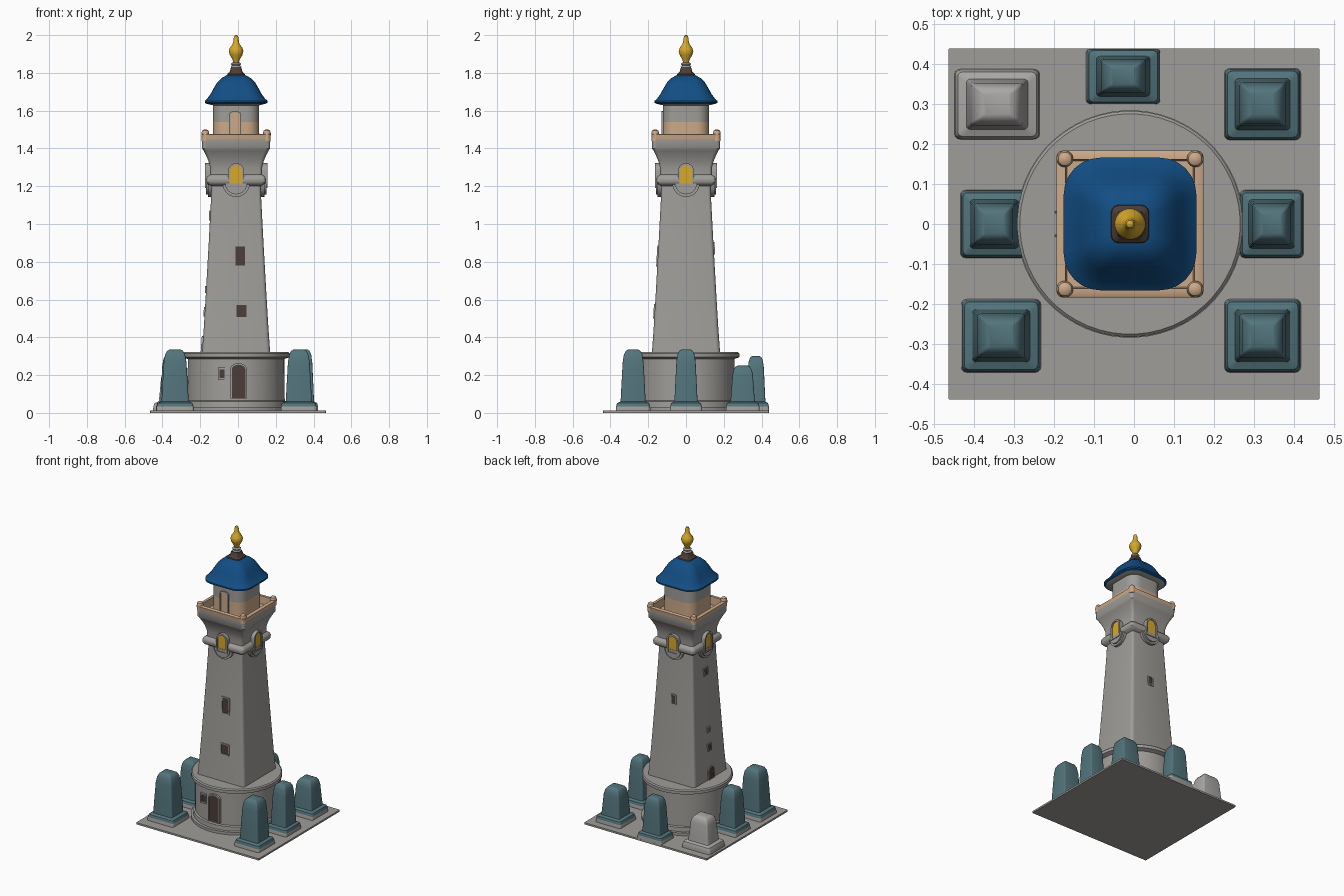
import bpy, bmesh
from math import pi, cos, sin, atan2, radians
from mathutils import Matrix, Vector

cube = bpy.data.objects.get("Cube")
if cube:
    bpy.data.objects.remove(cube)

AXIS = Vector((-0.01, 0, 0))
made = []


def material(name, r, g, b):
    m = bpy.data.materials.new(name)
    m.use_nodes = True
    m.diffuse_color = (r, g, b, 1)
    bsdf = next(n for n in m.node_tree.nodes if n.type == 'BSDF_PRINCIPLED')
    bsdf.inputs["Base Color"].default_value = (r, g, b, 1)
    bsdf.inputs["Roughness"].default_value = 0.8
    return m


stone = material("grey stone", .35, .34, .32)
pale = material("pale stone", .40, .39, .38)
teal = material("teal", .085, .175, .2)
blue = material("roof blue", .006, .075, .23)
tan = material("tan stone", .6, .40, .25)
gold = material("gold", .68, .40, .025)
brown = material("dark brown", .07, .047, .038)


def finish(bm, name, mats, rule=None):
    bmesh.ops.recalc_face_normals(bm, faces=bm.faces)
    if rule:
        for f in bm.faces:
            f.material_index = rule(f.calc_center_median())
    me = bpy.data.meshes.new(name)
    bm.to_mesh(me)
    bm.free()
    for m in mats:
        me.materials.append(m)
    ob = bpy.data.objects.new(name, me)
    bpy.context.collection.objects.link(ob)
    made.append(ob)
    return ob


def ring(half, round_, n):
    """Square outline with rounded corners; round_ = 1 gives a circle."""
    r = half * round_
    pts = []
    for q in range(4):
        mid = pi / 4 + q * pi / 2
        sx = 1 if cos(mid) > 0 else -1
        sy = 1 if sin(mid) > 0 else -1
        for i in range(n):
            a = q * pi / 2 + (i + (0.5 if round_ == 1 else 0)) / (n if round_ == 1 else n - 1) * pi / 2
            pts.append((sx * (half - r) + r * cos(a), sy * (half - r) + r * sin(a)))
    return pts


def loft(name, profile, mats, round_=0.12, n=4, at=AXIS, scale=(1, 1), rule=None):
    """Stack outlines given as (z, half width) and skin them."""
    bm = bmesh.new()
    loops = [[bm.verts.new((at[0] + x * scale[0], at[1] + y * scale[1], z))
              for x, y in ring(h, round_, n)] for z, h in profile]
    for a, b in zip(loops, loops[1:]):
        for i in range(len(a)):
            j = (i + 1) % len(a)
            bm.faces.new((a[i], a[j], b[j], b[i]))
    bm.faces.new(loops[0][::-1])
    bm.faces.new(loops[-1])
    return finish(bm, name, mats, rule)


def arch(w, z0, z1, rise):
    """Outline with an arched top; rise = 0 gives a rectangle."""
    pts = [(-w, z0), (w, z0)]
    if rise == 0:
        return pts + [(w, z1), (-w, z1)]
    return pts + [(w * cos(i * pi / 10), z1 - rise + rise * sin(i * pi / 10)) for i in range(11)]


def panel(name, outline, mat, side, depth, thick, u=0.0, hole=None, tilt=0.0):
    """Flat plate on one side of the tower (0 front, 1 left, 2 back, 3 right)."""
    bm = bmesh.new()
    zm = sum(p[1] for p in outline) / len(outline)
    rot = Matrix.Translation(AXIS) @ Matrix.Rotation(side * pi / 2, 4, 'Z')

    def verts(pts, d):
        return [bm.verts.new(rot @ Vector((x + u, -(d - (z - zm) * tilt), z))) for x, z in pts]

    outs = [verts(outline, depth), verts(outline, depth - thick)]
    n = len(outline)
    if hole:
        ins = [verts(hole, depth), verts(hole, depth - thick)]
        loops = [outs[0], ins[0], ins[1], outs[1]]
        pairs = list(zip(loops, loops[1:] + loops[:1]))
    else:
        pairs = [(outs[0], outs[1])]
        bm.faces.new(outs[0])
        bm.faces.new(outs[1][::-1])
    for a, b in pairs:
        for i in range(n):
            bm.faces.new((a[i], a[(i + 1) % n], b[(i + 1) % n], b[i]))
    return finish(bm, name, [mat])


# ground plate and round base
loft("ground_plate", [(0, 1), (.012, 1)], [stone], round_=.005, n=2, at=(0, 0), scale=(.465, .44))
loft("round_base", [(.01, .285), (.03, .285), (.032, .27), (.06, .268), (.065, .258), (.285, .256),
                    (.295, .283), (.315, .283), (.322, .276)], [stone], round_=1, n=14)

# tapering square shaft and flared head
SHAFT = [(.31, .181), (.45, .171), (.6, .162), (.9, .145), (1.15, .132)]
loft("shaft", SHAFT + [(1.2, .131), (1.21, .15), (1.22, .157), (1.24, .158), (1.252, .152),
                       (1.262, .137), (1.30, .138), (1.335, .147), (1.365, .16), (1.39, .173),
                       (1.40, .18), (1.45, .181), (1.45, .16), (1.42, .16)], [stone], n=5)


def shaft_half(z):
    for (z0, h0), (z1, h1) in zip(SHAFT, SHAFT[1:]):
        if z <= z1:
            return h0 + (h1 - h0) * (z - z0) / (z1 - z0)


# balcony parapet with corner posts
loft("parapet", [(1.42, .165), (1.45, .165), (1.45, .181), (1.474, .184), (1.477, .18), (1.477, .162),
                 (1.424, .158)], [tan], round_=.08)
for sx in (-1, 1):
    for sy in (-1, 1):
        loft("corner_post", [(1.44, .02), (1.482, .021), (1.494, .017), (1.5, .008)], [tan],
             round_=1, n=4, at=(AXIS.x + sx * .163, sy * .163))

# lantern room, its door, roof and finial
loft("lantern_room", [(1.42, .123), (1.54, .122), (1.64, .122)], [stone, tan], round_=.55, n=7,
     rule=lambda c: 1 if c.z < 1.54 else 0)
panel("lantern_door", arch(.025, 1.42, 1.59, .012), tan, 0, .127, .02, u=-.005)
panel("lantern_door_frame", arch(.032, 1.42, 1.597, .014), stone, 0, .131, .02, u=-.005,
      hole=arch(.025, 1.42, 1.59, .012))
loft("roof", [(1.628, .12), (1.636, .155), (1.642, .166), (1.652, .166), (1.665, .152), (1.69, .134),
              (1.72, .118), (1.75, .1), (1.772, .078), (1.788, .05)], [blue, stone], round_=.55, n=7,
     rule=lambda c: 1 if c.z < 1.637 else 0)
loft("finial_base", [(1.78, .05), (1.795, .046), (1.805, .034), (1.83, .027)], [brown], round_=.4)
loft("finial_neck", [(1.825, .022), (1.832, .029), (1.84, .022), (1.848, .028), (1.856, .018)],
     [stone], round_=1)
loft("finial", [(1.85, .014), (1.872, .02), (1.895, .034), (1.915, .039), (1.932, .034), (1.95, .02),
                (1.965, .015), (1.985, .013), (1.996, .009), (2.0, .003)], [gold], round_=1, n=5)

# arched gold windows with hood and bowl corbel on every side
for side in range(4):
    inner = arch(.032, 1.197, 1.31, .032)
    panel("gold_window", inner, gold, side, .158, .03)
    panel("window_hood", arch(.043, 1.19, 1.322, .043), stone, side, .165, .04, hole=inner)
    for r, d in ((.072, .15), (.058, .16)):
        bowl = [(r * cos(pi + i * pi / 12), 1.215 + r * sin(pi + i * pi / 12)) for i in range(13)]
        panel("window_corbel", bowl, stone, side, d, .04)

# small dark openings up the shaft: side, offset, bottom, top, half width, arch rise
for side, u, z0, z1, w, rise in ((0, .022, .78, .88, .028, 0), (0, .028, .507, .57, .03, 0),
                                 (2, .0, .845, .9, .018, 0), (3, 0, 1.025, 1.065, .02, 0),
                                 (3, 0, .64, .665, .012, 0), (3, 0, .515, .555, .018, 0),
                                 (3, 0, .325, .4, .03, .03)):
    zm = (z0 + z1) / 2
    slope = (shaft_half(zm - .03) - shaft_half(zm + .03)) / .06
    hole = arch(w - .004, z0, z1, rise)
    panel("shaft_window", hole, brown, side, shaft_half(zm) + .003, .009, u, tilt=slope)
    panel("shaft_window_frame", arch(w + .003, z0 - .006, z1 + .006, rise), stone, side,
          shaft_half(zm) + .006, .012, u, hole=hole, tilt=slope)

# entrance door and the little niche beside it
door = arch(.036, .08, .255, .025)
panel("entrance_door", door, brown, 0, .261, .009, u=.013)
panel("door_frame", arch(.043, .075, .263, .028), stone, 0, .267, .02, u=.013, hole=door)
niche = arch(.014, .185, .23, 0)
panel("niche", niche, brown, 0, .25, .008, u=-.075)
panel("niche_frame", arch(.022, .175, .24, 0), stone, 0, .257, .02, u=-.075, hole=niche)


# tapering bollards on plinths
def bollard(x, y, height, sx, sy, body):
    prof = [(.008, 1), (.035, .98), (.052, .92), (.06, .72), (height * .45, .67), (height * .8, .6),
            (height * .92, .53), (height * .98, .42), (height, .3)]
    loft("bollard", prof, [body, stone], round_=.14, n=4, at=(x, y), scale=(sx, sy),
         rule=lambda c: 1 if c.z < .03 else 0)


for x, y, h, sx, sy, body in ((-.333, -.28, .335, .1, .092, teal), (.322, -.28, .335, .096, .092, teal),
                              (.322, .3, .25, .096, .09, teal), (-.343, .3, .23, .107, .088, pale),
                              (-.35, 0, .31, .085, .085, teal), (.345, 0, .335, .08, .085, teal),
                              (-.027, .37, .3, .093, .07, teal)):
    bollard(x, y, h, sx, sy, body)

# smooth shading with sharp edges kept
bpy.ops.object.select_all(action='DESELECT')
for ob in made:
    ob.select_set(True)
bpy.context.view_layer.objects.active = made[0]
bpy.ops.object.shade_smooth_by_angle(angle=radians(35))
